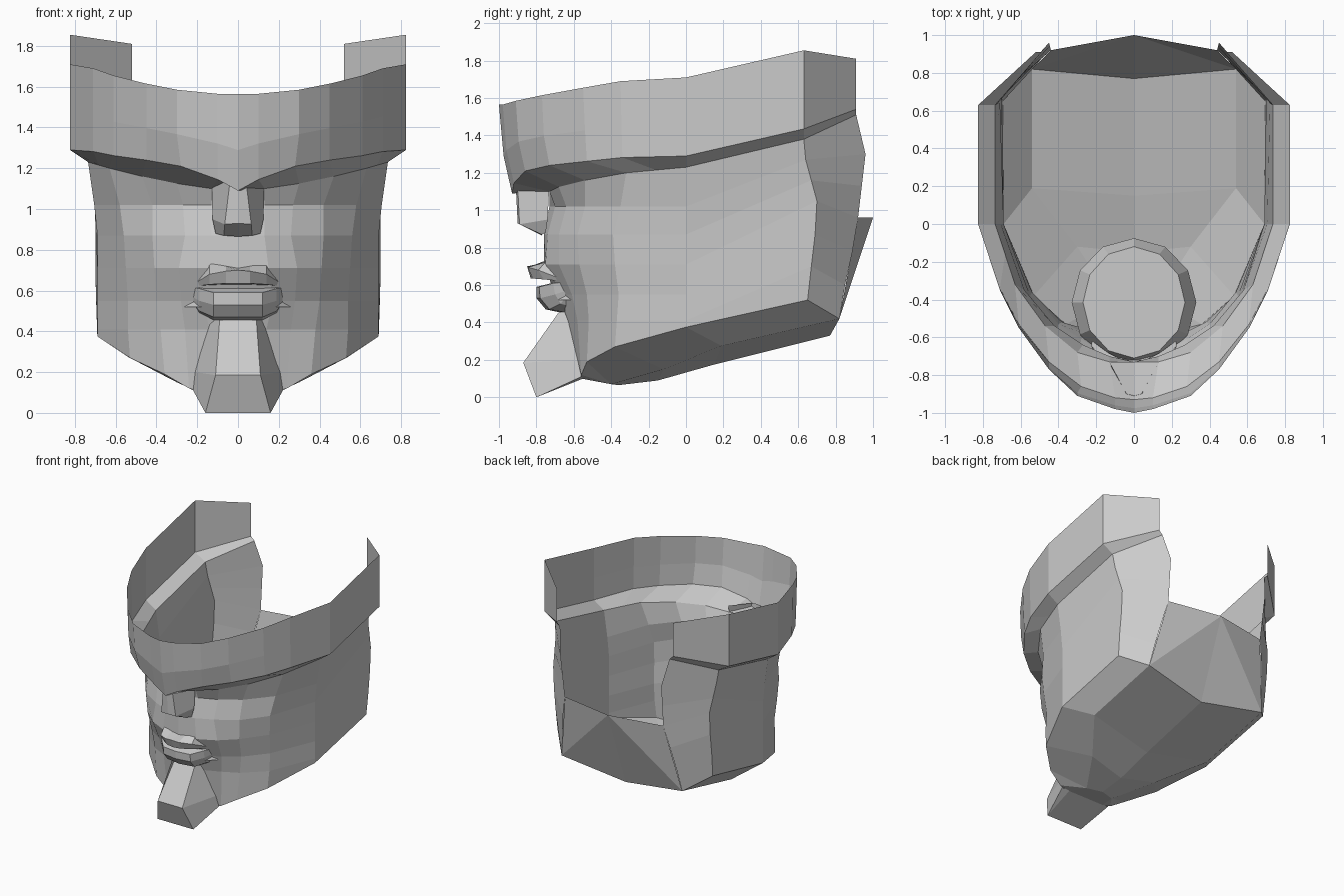
import bpy, bmesh, math
from mathutils import Vector


def build(name, faces):
    """Make an object from half-side polygons, mirrored across x = 0."""
    bm = bmesh.new()
    for f in faces:
        for s in (1, -1):
            pts = []
            for p in f:
                q = Vector((p[0] * s, p[1], p[2]))
                if all((q - o).length > 1e-4 for o in pts):
                    pts.append(q)
            if len(pts) > 2:
                bm.faces.new([bm.verts.new(q) for q in pts[::s]])
    bmesh.ops.remove_doubles(bm, verts=bm.verts, dist=1e-4)
    bmesh.ops.recalc_face_normals(bm, faces=bm.faces)
    me = bpy.data.meshes.new(name)
    bm.to_mesh(me)
    bm.free()
    ob = bpy.data.objects.new(name, me)
    bpy.context.collection.objects.link(ob)
    return ob


def loft(lines):
    """Quads between successive point lines of equal length."""
    return [(a[i], a[i + 1], b[i + 1], b[i])
            for a, b in zip(lines, lines[1:]) for i in range(len(a) - 1)]


def column(top, bottom, xy, mid=(1.02, 0.87, 0.71, 0.55, 0.41)):
    """Vertical face column: shared heights between a top and a bottom."""
    zs = (top,) + tuple(mid) + (bottom,)
    return [(x, y, z) for (x, y), z in zip(xy, zs)]


# Face shell columns, from the centre round to the back
cols = [
    column(1.11, 0.10, [(0, -.73), (0, -.73), (0, -.76), (0, -.76), (0, -.70), (0, -.66), (0, -.56)]),
    column(1.10, 0.10, [(.13, -.73), (.13, -.70), (.13, -.74), (.15, -.75), (.17, -.67), (.14, -.63), (.16, -.56)]),
    column(1.125, 0.12, [(.30, -.68), (.27, -.64), (.26, -.68), (.29, -.68), (.28, -.61), (.26, -.58), (.24, -.56)]),
    column(1.16, 0.19, [(.47, -.54), (.42, -.54), (.42, -.58), (.41, -.57), (.40, -.53), (.38, -.52), (.36, -.53)]),
    column(1.20, 0.27, [(.63, -.32), (.58, -.35), (.56, -.39), (.55, -.38), (.54, -.36), (.54, -.37), (.53, -.38)]),
    column(1.23, 0.375, [(.735, 0), (.705, 0)] + [(.69, 0)] * 5),
    column(1.38, 0.52, [(.735, .63), (.72, .64), (.71, .67), (.70, .70), (.70, .69), (.70, .67), (.695, .65)],
           (1.27, 1.16, 1.05, .87, .70)),
    column(1.51, 0.42, [(.49, .91), (.45, .96), (.445, .94), (.44, .92), (.48, .89), (.51, .85), (.54, .82)],
           (1.30, 1.13, .96, .78, .60)),
]
build("face_shell", loft(cols))

# Low back wall
back_low = (0, .77, .33)
build("back_wall", [(cols[7][3], (0, 1.0, .96), cols[7][6]),
                    ((0, 1.0, .96), back_low, cols[7][6])])

# Closed underside of the jaw
jaw = [c[-1] for c in cols]
k1, k2, k3 = (.12, -.40, .07), (.30, -.12, .15), (.54, .19, .275)
m1, m2, m3 = (0, -.36, .065), (0, -.15, .09), (0, .15, .175)
build("jaw_underside", [
    (jaw[0], jaw[1], k1, m1), (jaw[1], jaw[2], k1), (jaw[2], jaw[3], k1),
    (jaw[3], jaw[4], k2, k1), (jaw[4], jaw[5], k3, k2),
    (jaw[5], jaw[6], jaw[7], k3), (m1, k1, k2, m2), (m2, k2, k3, m3),
    (m3, k3, jaw[7], back_low)])

# Headband wall: top and bottom outlines
band_top = [(0, -1, 1.565), (.1, -.98, 1.565), (.3, -.91, 1.585), (.45, -.77, 1.615),
            (.61, -.55, 1.655), (.71, -.35, 1.69), (.825, 0, 1.71),
            (.825, .63, 1.855), (.52, .91, 1.81)]
band_low = [(0, -.93, 1.09), (.1, -.92, 1.145), (.28, -.86, 1.21), (.45, -.73, 1.24),
            (.61, -.53, 1.262), (.71, -.34, 1.282), (.825, 0, 1.29),
            (.825, .63, 1.435), (.52, .91, 1.54)]
band_mid = [(t[0], t[1] * .5 + b[1] * .5 - (.01 if i < 4 else 0), t[2] * .42 + b[2] * .58)
            for i, (t, b) in enumerate(zip(band_top, band_low))]
build("headband", loft([band_top, band_mid, band_low]))

# Brow ledge joining the band to the face
brow = [c[0] for c in cols]
brow.insert(5, tuple((a + b) / 2 for a, b in zip(brow[4], brow[5])))
build("brow_ledge", loft([band_low, brow]))

# Nose wedge
nose_top = [(0, -.91, 1.13), (.04, -.90, 1.13), (.13, -.73, 1.15)]
nose_tip = [(0, -.90, .93), (.065, -.89, .925), (.125, -.74, .95)]
nose_base = [(0, -.77, .865), (.07, -.77, .87), (.11, -.75, .88)]
build("nose", loft([nose_top, nose_tip, nose_base]))


# Lips: cross-sections at increasing x
def lip(name, sections):
    build(name, loft([[(x, y, z) for y, z in prof] for x, prof in sections]))


lip("upper_lip", [
    (0, [(-.76, .71), (-.85, .70), (-.83, .635), (-.72, .63)]),
    (.06, [(-.76, .72), (-.845, .695), (-.82, .635), (-.72, .63)]),
    (.14, [(-.74, .735), (-.79, .68), (-.76, .63), (-.68, .625)]),
    (.22, [(-.66, .635), (-.66, .63), (-.65, .62), (-.62, .62)])])
lip("lower_lip", [
    (0, [(-.72, .61), (-.80, .59), (-.80, .53), (-.75, .47), (-.68, .455)]),
    (.12, [(-.71, .61), (-.785, .59), (-.78, .53), (-.73, .47), (-.65, .455)]),
    (.19, [(-.66, .62), (-.71, .61), (-.70, .55), (-.67, .50), (-.63, .49)]),
    (.225, [(-.62, .62), (-.65, .615), (-.64, .57), (-.63, .55), (-.60, .55)])])

# Chin block
chin = [[(0, -.68, .455), (.09, -.68, .455), (.14, -.62, .455)],
        [(0, -.87, .185), (.11, -.87, .185), (.21, -.57, .2)],
        [(0, -.80, 0), (.16, -.80, 0), (.22, -.56, .11)],
        [(0, -.55, .10), (.16, -.55, .10), (.22, -.56, .11)]]
build("chin", loft(chin))


# Rounded plug behind the lips
def ring(rx, ry, z, n=12):
    return [(rx * math.sin(math.pi * i / n), -.415 - ry * math.cos(math.pi * i / n), z)
            for i in range(n // 2 * 2 + 1)]


low, high = ring(.33, .34, .52, 6), ring(.27, .295, .65, 6)
build("mouth_plug", loft([low, high]) + [tuple(high)])
